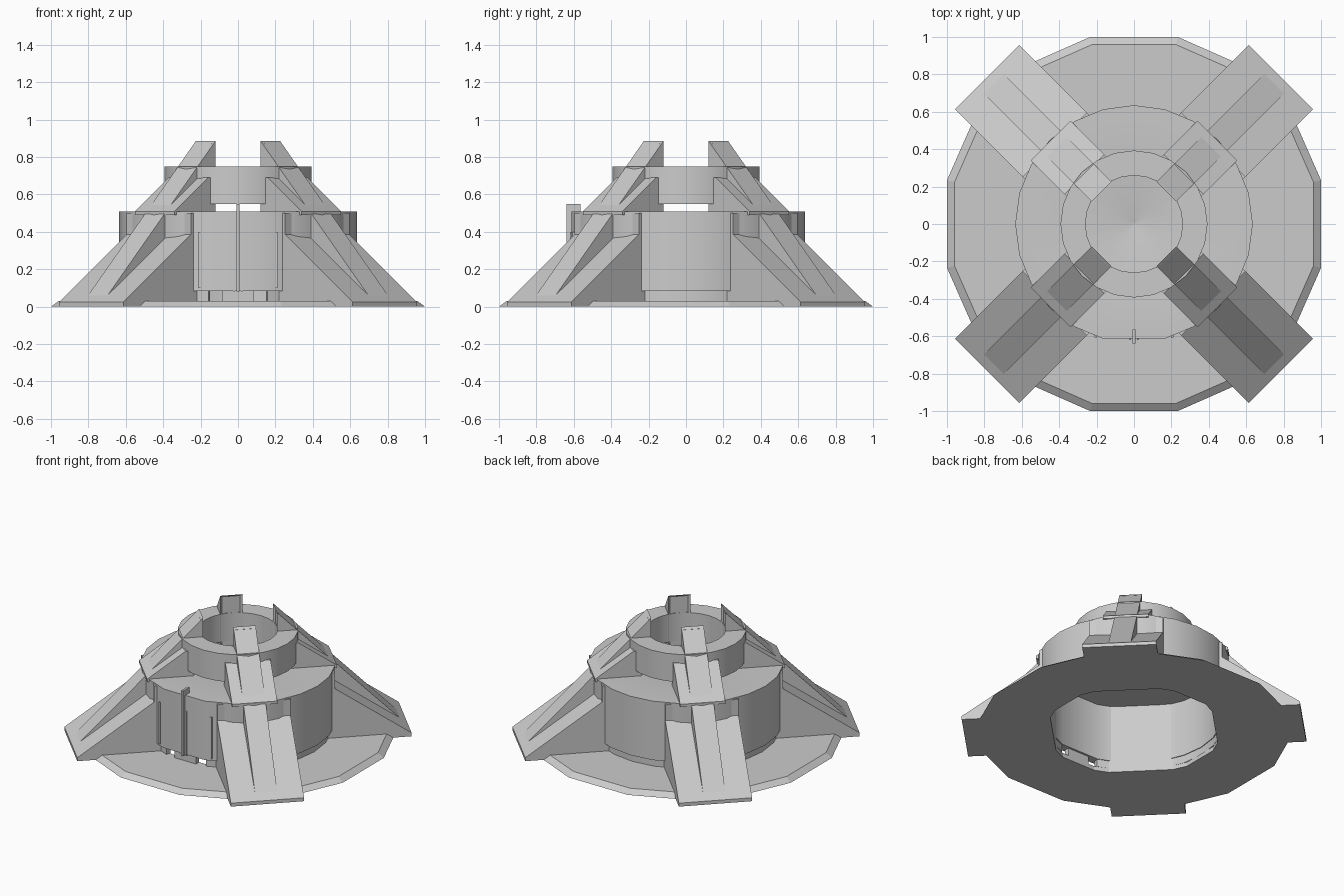
import bpy, bmesh, math
from mathutils import Matrix

cube = bpy.data.objects.get("Cube")
if cube:
    bpy.data.objects.remove(cube, do_unlink=True)

grey = bpy.data.materials.new("plain_grey")
grey.use_nodes = True
grey.diffuse_color = (0.6, 0.6, 0.6, 1)
grey.node_tree.nodes["Principled BSDF"].inputs["Base Color"].default_value = (0.6, 0.6, 0.6, 1)


def finish(name, bm, smooth=False):
    bmesh.ops.recalc_face_normals(bm, faces=bm.faces)
    mesh = bpy.data.meshes.new(name)
    bm.to_mesh(mesh)
    bm.free()
    mesh.materials.append(grey)
    obj = bpy.data.objects.new(name, mesh)
    bpy.context.collection.objects.link(obj)
    if smooth:
        bpy.ops.object.select_all(action='DESELECT')
        obj.select_set(True)
        bpy.context.view_layer.objects.active = obj
        bpy.ops.object.shade_smooth_by_angle(angle=math.radians(28))
    return obj


def lathe(name, profile, angles, smooth=True, closed=True):
    """Sweep a closed (radius, z) profile around z; an open sweep gets end caps."""
    bm = bmesh.new()
    rows = []
    for a in angles:
        c, s = math.cos(math.radians(a)), math.sin(math.radians(a))
        rows.append([bm.verts.new((r * c, r * s, z)) for r, z in profile])
    n = len(profile)
    for i in range(len(rows) if closed else len(rows) - 1):
        a, b = rows[i], rows[(i + 1) % len(rows)]
        for j in range(n):
            k = (j + 1) % n
            bm.faces.new((a[j], b[j], b[k], a[k]))
    if not closed:
        bm.faces.new(rows[0])
        bm.faces.new(rows[-1])
    bmesh.ops.remove_doubles(bm, verts=bm.verts, dist=1e-5)
    return finish(name, bm, smooth)


def prism(name, outline, half_width, turn, inset_end=False):
    """Extrude a (distance, z) side outline across its width, turned about z."""
    bm = bmesh.new()
    sides = [[bm.verts.new((u, v, z)) for u, z in outline] for v in (-half_width, half_width)]
    bm.faces.new(sides[0])
    bm.faces.new(sides[1])
    n = len(outline)
    for i in range(n):
        k = (i + 1) % n
        face = bm.faces.new((sides[0][i], sides[0][k], sides[1][k], sides[1][i]))
        if i == n - 1:
            end = face
    bmesh.ops.recalc_face_normals(bm, faces=bm.faces)
    if inset_end:
        bmesh.ops.inset_individual(bm, faces=[end], thickness=0.02, depth=-0.015)
    bmesh.ops.rotate(bm, verts=bm.verts, matrix=Matrix.Rotation(math.radians(turn), 3, 'Z'))
    return finish(name, bm)


def box(name, x0, x1, y0, y1, z0, z1):
    bm = bmesh.new()
    bmesh.ops.create_cube(bm, size=1)
    for v in bm.verts:
        v.co = ((x0 + x1) / 2 + v.co.x * (x1 - x0),
                (y0 + y1) / 2 + v.co.y * (y1 - y0),
                (z0 + z1) / 2 + v.co.z * (z1 - z0))
    return finish(name, bm)


# Faceted base plate with a sloped rim and an open middle
base_angles = [q * 90 + a for q in range(4) for a in (13.2, 34.4, 55.6, 76.8)]
lathe("base_plate", [(0.58, 0), (1.027, 0), (0.985, 0.03), (0.58, 0.03)], base_angles, smooth=False)

# Lower drum: wall with a flat front, and a deck with a small central dimple
steps = [i * 15 for i in range(24)]
flat_front = [a for a in steps if a != 270]
lathe("drum_wall", [(0.57, 0.085), (0.635, 0.085), (0.635, 0.51), (0.57, 0.51)], flat_front)
lathe("drum_deck", [(0, 0.495), (0.6, 0.495), (0.6, 0.51), (0.045, 0.51), (0.012, 0.5), (0, 0.5)],
      flat_front)

# Sill under the drum, open at the front except for a middle block
lathe("drum_sill", [(0.575, 0.03), (0.61, 0.03), (0.61, 0.088), (0.575, 0.088)],
      [285 + i * 15 for i in range(23)], closed=False)
box("front_sill_block", -0.085, 0.085, -0.6, -0.565, 0.03, 0.088)

# Upper collar held between the legs
lathe("upper_collar", [(0.26, 0.55), (0.393, 0.55), (0.393, 0.75), (0.26, 0.75)], steps)

# Four diagonal legs: slanted beam, middle gusset and wide foot
beam = [(0.245, 0.885), (1.09, 0.03), (0.53, 0.03), (0.53, 0.5), (0.245, 0.5)]
gusset = [(0.32, 0.69), (0.375, 0.69), (0.63, 0.51), (0.63, 0.49), (0.32, 0.5)]
foot = [(0.53, 0), (1.11, 0), (1.11, 0.025), (0.6, 0.385), (0.6, 0.5), (0.53, 0.5)]
for i, corner in enumerate(("back_left", "back_right", "front_right", "front_left")):
    turn = 45 + 90 * i
    prism(corner + "_leg_beam", beam, 0.074, turn, inset_end=True)
    prism(corner + "_leg_gusset", gusset, 0.15, turn)
    prism(corner + "_leg_foot", foot, 0.243, turn)

# Front door: post with a hooked top, inner rails and side seams
box("door_post", -0.008, 0.008, -0.64, -0.605, 0.08, 0.55)
box("door_post_hook", -0.008, 0.008, -0.64, -0.565, 0.5, 0.55)
for side, s in (("left", 1), ("right", -1)):
    box(side + "_door_rail", s * 0.02 - 0.003, s * 0.02 + 0.003, -0.62, -0.605, 0.08, 0.4)
    box(side + "_door_seam", s * 0.205 - 0.006, s * 0.205 + 0.006, -0.606, -0.58, 0.1, 0.4)
